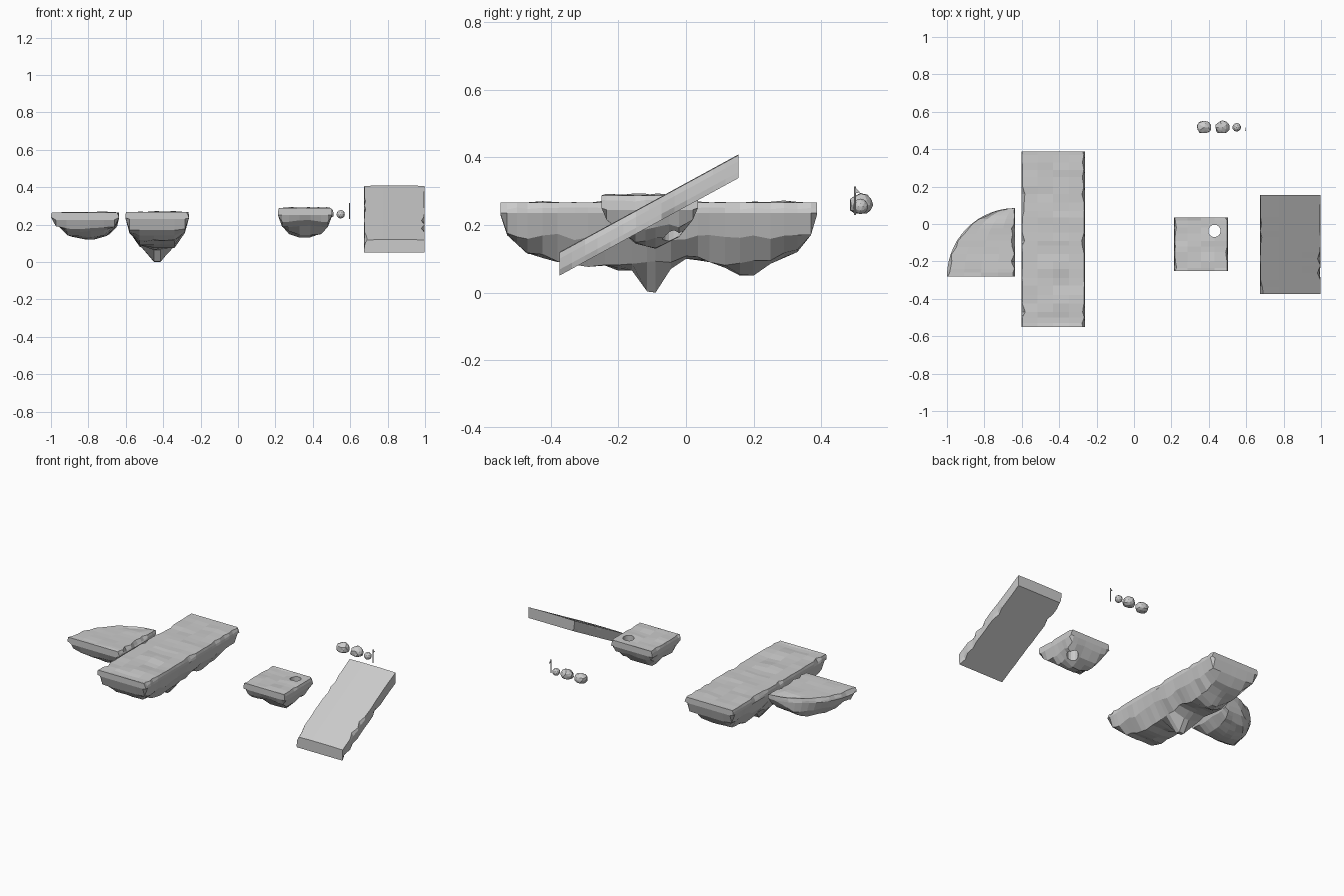
import bpy, bmesh, math, random
from mathutils import Vector, noise

random.seed(4)
if "Cube" in bpy.data.objects:
    bpy.data.objects.remove(bpy.data.objects["Cube"], do_unlink=True)

stone = bpy.data.materials.new("grey stone")
stone.use_nodes = True
GREY = (0.6, 0.6, 0.6, 1)
stone.diffuse_color = GREY
stone.node_tree.nodes["Principled BSDF"].inputs["Base Color"].default_value = GREY


def finish(name, bm):
    bmesh.ops.recalc_face_normals(bm, faces=bm.faces)
    me = bpy.data.meshes.new(name)
    bm.to_mesh(me)
    bm.free()
    me.materials.append(stone)
    ob = bpy.data.objects.new(name, me)
    bpy.context.scene.collection.objects.link(ob)
    return ob


def lerp(table, t):
    """Piecewise linear lookup in (position, value) pairs."""
    for (a, va), (b, vb) in zip(table, table[1:]):
        if t <= b:
            return va + (vb - va) * max(0, t - a) / (b - a)
    return table[-1][1]


def chip():
    return random.uniform(0.008, 0.018) if random.random() < 0.3 else random.uniform(0, 0.003)


def loft(name, ys, section):
    """Join closed x/z sections placed along y and cap both ends."""
    bm = bmesh.new()
    rings = [[bm.verts.new((x, y, z)) for x, z in section(y)] for y in ys]
    n = len(rings[0])
    for a, b in zip(rings, rings[1:]):
        for i in range(n):
            j = (i + 1) % n
            bm.faces.new((a[i], a[j], b[j], b[i]))
    bm.faces.new(rings[0])
    bm.faces.new(rings[-1])
    return finish(name, bm)


def island(name, ys, span, top, sides, keel):
    """Flat-topped rock: sides is (width share, z), keel is lowest z along y."""
    def section(y):
        x0, x1 = span(y)
        c, w = (x0 + x1) / 2, (x1 - x0) / 2
        end = y in (ys[0], ys[-1])
        low = lerp(keel, y)

        def bump(u, amount):
            return 0 if end else amount * noise.noise(Vector((u * w * 9 + c * 5, y * 11, 0)))

        pts = [(c + u * w, top + bump(u, 0.012)) for u in (-0.5, 0, 0.5)]
        rim = min(0.012, w * 0.3)
        right, left = [], []
        for s, side in ((1, right), (-1, left)):
            k = min(chip(), w * 0.3)
            side.append((c + s * (w - rim * 0.3 - k), top))
            side.append((c + s * (w - k * 0.4), top - 0.014 - k * 0.5))
            for u, z in sides:
                zz = max(z, low)
                r = 0 if z > top - 0.05 else bump(s * u, 0.03)
                side.append((c + s * w * u, max(zz + r, low)))
        return pts + right + left[::-1]
    return loft(name, ys, section)


def steps(a, b, n):
    return [a + (b - a) * i / n for i in range(n + 1)]


# Long island with a deep central keel
long_keel = [(-.55, .23), (-.53, .17), (-.47, .115), (-.38, .09), (-.2, .062), (-.16, .065),
             (-.115, .003), (-.09, 0), (-.045, .07), (0, .1), (.07, .09), (.16, .05),
             (.2, .05), (.25, .085), (.33, .12), (.37, .17), (.388, .23)]
ys = sorted({y for y, z in long_keel} | {-.5, -.425, -.33, -.29, -.24, .035, .115, .29})
island("long_island", ys, lambda y: (-.602, -.262), .266,
       [(1, .235), (.87, .165), (.55, .09), (.1, 0)], long_keel)

# Quarter-round island
R, CX, CY = .365, -.635, -.28
ys = [CY + R * math.sin(a * math.pi / 2) for a in steps(0, .985, 14)]
ys.insert(1, CY + .02)
island("quarter_island", ys,
       lambda y: (CX - math.sqrt(max(0, R * R - (y - CY) ** 2)), CX), .265,
       [(1, .238), (.86, .19), (.55, .14), (.15, .118)],
       [(-.28, .225), (-.26, .175), (-.2, .13), (-.1, .118), (0, .14), (.05, .18), (.085, .24)])

# Square island with a round hole
square_keel = [(-.25, .25), (-.235, .215), (-.15, .145), (-.09, .13), (-.02, .165),
               (.02, .215), (.035, .25)]
ys = sorted({y for y, z in square_keel} | {-.2, -.12, -.05})
green = island("square_island", ys, lambda y: (.215, .502), .288,
               [(1, .245), (.85, .19), (.6, .15), (.2, .13)], square_keel)
bm = bmesh.new()
bmesh.ops.create_cone(bm, cap_ends=True, segments=16, radius1=.033, radius2=.033, depth=.6)
bmesh.ops.translate(bm, verts=bm.verts, vec=(.43, -.037, .2))
cutter = finish("hole_cutter", bm)
cutter.hide_render = True
cut = green.modifiers.new("hole", "BOOLEAN")
cut.operation, cut.solver, cut.object = "DIFFERENCE", "EXACT", cutter
bpy.context.view_layer.objects.active = green
bpy.ops.object.modifier_apply(modifier=cut.name)
bpy.data.objects.remove(cutter, do_unlink=True)


# Sloping ramp slab with chipped edges and upright ends
def ramp_section(y):
    base = .05 + (y + .375) * .545
    a, b, c, d = (chip() for _ in range(4))
    x0, x1 = .674, .997
    return [(x0 + a, base + .068), (x0 + .1, base + .07), (x1 - .1, base + .07),
            (x1 - b, base + .068), (x1 - b * .3, base + .05), (x1 - c * .3, base + .018),
            (x1 - c, base), (x0 + d, base), (x0 + d * .3, base + .018), (x0 + a * .3, base + .05)]


loft("ramp", steps(-.375, .155, 14), ramp_section)


# Small boulders
def boulder(name, x, flip):
    bm = bmesh.new()
    bmesh.ops.create_icosphere(bm, subdivisions=2, radius=1)
    for v in bm.verts:
        p = v.co * (1 + .22 * noise.noise(v.co * 1.7 + Vector((x * 9, 0, 0))))
        px = max(-.9, min(.9, p.x)) * flip
        v.co = (x + px * .042, .517 + max(-.85, p.y) * .036, .26 + max(-.8, p.z) * .032)
    finish(name, bm)


boulder("boulder_outer", .375, 1)
boulder("boulder_inner", .473, -1)

# Ball
bm = bmesh.new()
bmesh.ops.create_icosphere(bm, subdivisions=2, radius=.023)
bmesh.ops.translate(bm, verts=bm.verts, vec=(.549, .517, .255))
finish("ball", bm)

# Flag pole with a small pennant
bm = bmesh.new()
bmesh.ops.create_cone(bm, cap_ends=True, segments=8, radius1=.003, radius2=.003, depth=.085)
bmesh.ops.translate(bm, verts=bm.verts, vec=(.597, .501, .272))
finish("flag_pole", bm)
bm = bmesh.new()
tri = [(.5, .313), (.5, .295), (.517, .296)]
sheets = [[bm.verts.new((x, y, z)) for y, z in tri] for x in (.595, .599)]
for sheet in sheets:
    bm.faces.new(sheet)
for i in range(3):
    j = (i + 1) % 3
    bm.faces.new((sheets[0][i], sheets[0][j], sheets[1][j], sheets[1][i]))
finish("flag_pennant", bm)
